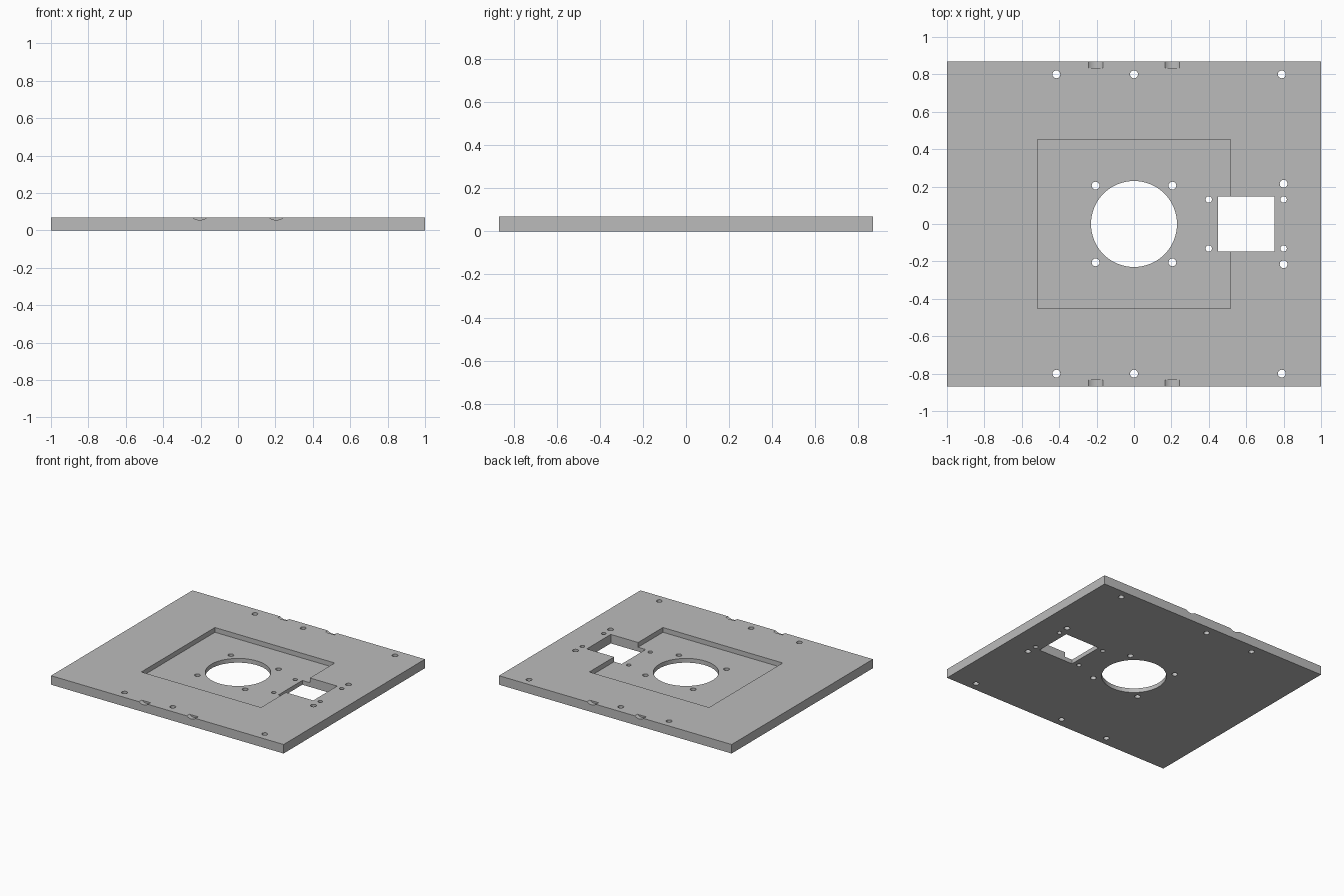
import bpy, bmesh, math

if "Cube" in bpy.data.objects:
    bpy.data.objects.remove(bpy.data.objects["Cube"], do_unlink=True)

HALF_X, HALF_Y, THICK = 1.0, 0.868, 0.07
FLOOR = 0.033  # height of the recess floor

grey = bpy.data.materials.new("plain grey")
grey.use_nodes = True
colour = (0.5, 0.5, 0.5, 1)
grey.diffuse_color = colour
grey.node_tree.nodes["Principled BSDF"].inputs["Base Color"].default_value = colour


def make_object(name, bm):
    bmesh.ops.recalc_face_normals(bm, faces=bm.faces)
    mesh = bpy.data.meshes.new(name)
    bm.to_mesh(mesh)
    bm.free()
    mesh.materials.append(grey)
    obj = bpy.data.objects.new(name, mesh)
    bpy.context.collection.objects.link(obj)
    return obj


def prism(name, points, offset):
    """Extrude a flat outline along an offset vector."""
    bm = bmesh.new()
    face = bm.faces.new([bm.verts.new(p) for p in points])
    ext = bmesh.ops.extrude_face_region(bm, geom=[face])
    moved = [v for v in ext["geom"] if isinstance(v, bmesh.types.BMVert)]
    bmesh.ops.translate(bm, verts=moved, vec=offset)
    return make_object(name, bm)


def box(name, x0, x1, y, z0, z1):
    pts = [(x0, -y, z0), (x1, -y, z0), (x1, y, z0), (x0, y, z0)]
    return prism(name, pts, (0, 0, z1 - z0))


def round_cutter(name, x, y, r, sides):
    pts = [(x + r * math.cos(a), y + r * math.sin(a), -0.1)
           for a in (math.tau * i / sides for i in range(sides))]
    return prism(name, pts, (0, 0, 0.3))


plate = box("mounting_plate", -HALF_X, HALF_X, HALF_Y, 0, THICK)

# Shallow recess, square window and central bore
cutters = [box("recess_cutter", -0.515, 0.515, 0.452, FLOOR, 0.2),
           box("window_cutter", 0.45, 0.75, 0.147, -0.1, 0.2),
           round_cutter("bore_cutter", 0, 0, 0.23, 64)]

# Screw holes, mirrored front to back
holes = [(-0.415, 0.8, 0.021), (0, 0.8, 0.021), (0.79, 0.8, 0.021),
         (-0.205, 0.205, 0.021), (0.205, 0.205, 0.021),
         (0.4, 0.131, 0.017), (0.8, 0.131, 0.017), (0.8, 0.215, 0.021)]
for x, y, r in holes:
    for side in (-1, 1):
        cutters.append(round_cutter("screw_hole_cutter", x, side * y, r, 24))

# Shallow rounded finger notches in the front and back edges
RADIUS, SAG = 0.061, 0.014
for x in (-0.205, 0.205):
    for side in (-1, 1):
        y = side * (HALF_Y - 0.033)
        pts = [(x + RADIUS * math.cos(a), y, THICK - SAG + RADIUS + RADIUS * math.sin(a))
               for a in (math.tau * i / 48 for i in range(48))]
        cutters.append(prism("edge_notch_cutter", pts, (0, side * 0.1, 0)))

# Cut everything out of the plate
bpy.context.view_layer.objects.active = plate
plate.select_set(True)
for cutter in cutters:
    mod = plate.modifiers.new("cut", "BOOLEAN")
    mod.operation = "DIFFERENCE"
    mod.solver = "EXACT"
    mod.object = cutter
    bpy.ops.object.modifier_apply(modifier=mod.name)
    bpy.data.objects.remove(cutter, do_unlink=True)

bpy.ops.object.shade_smooth_by_angle(angle=math.radians(30))
